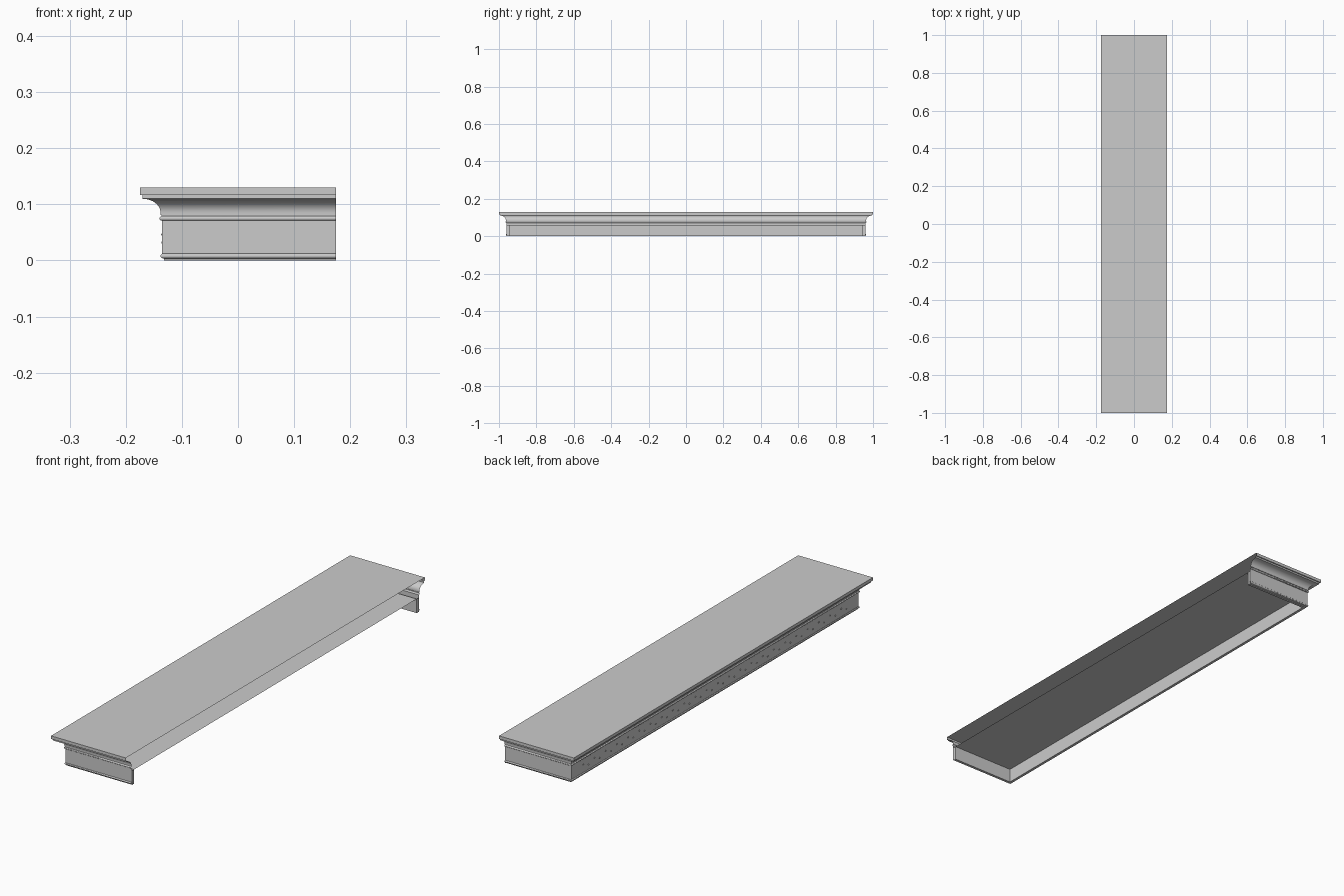
import bpy
import math
from mathutils import Vector

cube = bpy.data.objects.get("Cube")
if cube:
    bpy.data.objects.remove(cube, do_unlink=True)

BACK, FRONT, END = 0.175, -0.135, 0.96   # open back edge, frieze face, return face
WALL, SOFFIT, TOP, OVERHANG = 0.015, 0.06, 0.13, 0.04

grey = bpy.data.materials.new("plain_grey")
grey.use_nodes = True
grey.diffuse_color = (0.6, 0.6, 0.6, 1)
grey.node_tree.nodes["Principled BSDF"].inputs["Base Color"].default_value = (0.6, 0.6, 0.6, 1)


def add_object(name, verts, faces):
    mesh = bpy.data.meshes.new(name)
    mesh.from_pydata(verts, [], faces)
    mesh.materials.append(grey)
    mesh.shade_smooth()
    mesh.set_sharp_from_angle(angle=math.radians(35))
    obj = bpy.data.objects.new(name, mesh)
    bpy.context.collection.objects.link(obj)
    return obj


def path(offset, z):
    """Three-sided path around the front and both ends, pushed out by offset."""
    x, y = FRONT - offset, END + offset
    return [Vector(p) for p in ((BACK, -y, z), (x, -y, z), (x, y, z), (BACK, y, z))]


def sweep(name, profile):
    """Mitre a profile of (offset, height) points around the path."""
    verts = [v for point in profile for v in path(*point)]
    faces = [(4 * k + i, 4 * k + 4 + i, 4 * k + 5 + i, 4 * k + 1 + i)
             for k in range(len(profile) - 1) for i in range(3)]
    return add_object(name, verts, faces)


def bead(offset, z, radius, bulge, steps=6):
    """Half-round moulding centred on height z."""
    angles = [math.pi * (i / steps - 0.5) for i in range(steps + 1)]
    return [(offset + bulge * math.cos(a), z + radius * math.sin(a)) for a in angles]


# Apron: inner wall, bottom rim, base bead and flat frieze
apron = [(-WALL, SOFFIT), (-WALL, 0), (-0.003, 0), (-0.003, 0.003)]
apron += bead(0.0, 0.008, 0.004, 0.003)
apron += [(0, 0.014), (0, 0.071)]
sweep("frieze_apron", apron)

# Crown: neck bead, fillet, cove, step and shelf edge
crown = [(0, 0.071)] + bead(0.001, 0.075, 0.004, 0.004) + [(0.001, 0.081), (0.003, 0.081)]
for i in range(11):
    t = math.pi / 2 * i / 10
    crown.append((0.003 + 0.032 * (1 - math.cos(t)), 0.085 + 0.025 * math.sin(t)))
crown += [(0.035, 0.117), (OVERHANG, 0.117), (OVERHANG, TOP)]
sweep("crown_moulding", crown)

# Shelf top and the soffit panel inside the apron
add_object("shelf_top", path(OVERHANG, TOP), [(0, 3, 2, 1)])
add_object("soffit_panel", path(-WALL, SOFFIT), [(0, 1, 2, 3)])

# Caps closing the back ends of the two returns
for side, name in ((-1, "right_return_cap"), (1, "left_return_cap")):
    inner, outer = side * (END - WALL), side * END
    corners = [(BACK, inner, 0), (BACK, outer, 0), (BACK, outer, SOFFIT), (BACK, inner, SOFFIT)]
    add_object(name, corners, [(0, 1, 2, 3)[::side]])

# Small raised studs in two staggered rows on the long frieze
verts, faces = [], []
for row, z in enumerate((0.032, 0.046)):
    for n in range(24):
        y = -0.88 + 0.075 * n + 0.035 * row
        base = len(verts)
        verts += [(FRONT, y - 0.005, z), (FRONT, y, z - 0.003), (FRONT, y + 0.005, z),
                  (FRONT, y, z + 0.003), (FRONT - 0.002, y, z)]
        faces += [(base + (i + 1) % 4, base + i, base + 4) for i in range(4)]
add_object("frieze_studs", verts, faces)
